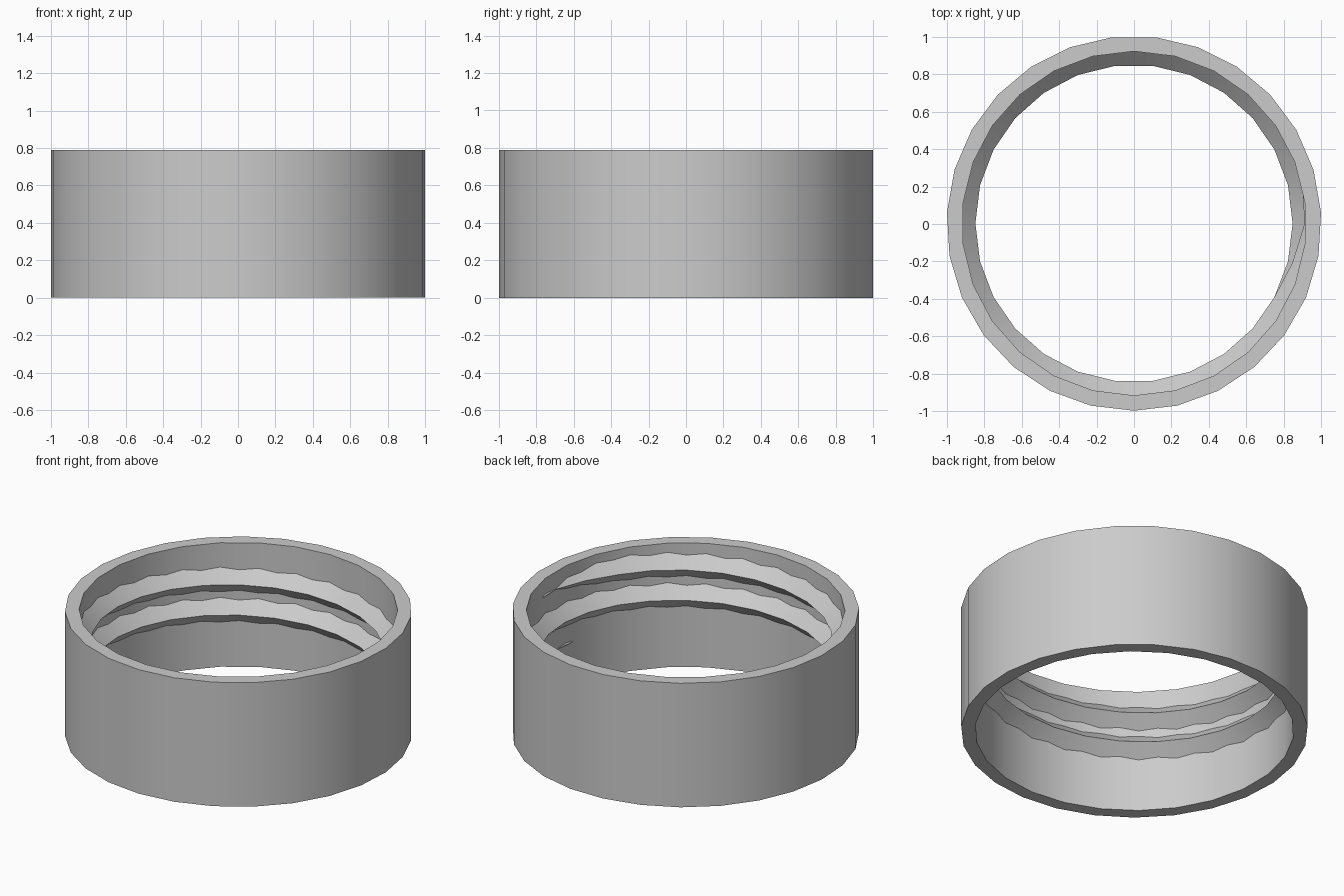
import bpy, bmesh
from math import pi, cos, sin, radians

cube = bpy.data.objects.get("Cube")
if cube:
    bpy.data.objects.remove(cube)

HEIGHT = 0.79
CENTRE_Y = 0.0035

grey = bpy.data.materials.new("light grey")
grey.use_nodes = True
grey.diffuse_color = (0.6, 0.6, 0.6, 1)
grey.node_tree.nodes["Principled BSDF"].inputs["Base Color"].default_value = (0.6, 0.6, 0.6, 1)


def finish(bm, name):
    bmesh.ops.recalc_face_normals(bm, faces=bm.faces)
    mesh = bpy.data.meshes.new(name)
    bm.to_mesh(mesh)
    bm.free()
    mesh.materials.append(grey)
    obj = bpy.data.objects.new(name, mesh)
    obj.location.y = CENTRE_Y
    bpy.context.collection.objects.link(obj)
    bpy.ops.object.select_all(action='DESELECT')
    obj.select_set(True)
    bpy.context.view_layer.objects.active = obj
    bpy.ops.object.shade_smooth_by_angle(angle=radians(30))
    return obj


# Ring wall: outer and inner sides have different segment counts
def loop(bm, radius, sides, z):
    verts = [bm.verts.new((radius * cos(2 * pi * i / sides - pi / 2),
                           radius * sin(2 * pi * i / sides - pi / 2), z))
             for i in range(sides)]
    return [bm.edges.new((verts[i], verts[i - 1])) for i in range(sides)]


bm = bmesh.new()
loops = [loop(bm, 1.0017, 27, 0), loop(bm, 1.0017, 27, HEIGHT),
         loop(bm, 0.92, 26, HEIGHT), loop(bm, 0.92, 26, 0)]
for i in range(4):
    bmesh.ops.bridge_loops(bm, edges=loops[i - 1] + loops[i])
finish(bm, "ring_wall")

# Inner screw thread: triangular section swept down two turns, fading into the wall
STEPS, TURNS, PITCH = 26, 2, 0.193
ROOT, CREST, START_Z = 0.945, 0.848, 0.679
FADE = [0.925, 0.912, 0.873]
last = STEPS * TURNS + 1

bm = bmesh.new()
sections = []
for k in range(-1, last + 1):
    from_end = min(k + 1, last - k)
    crest = FADE[from_end] if from_end < len(FADE) else CREST
    half = ROOT - crest
    angle = -2 * pi * k / STEPS
    z = START_Z - PITCH * k / STEPS
    sections.append([bm.verts.new((r * cos(angle), r * sin(angle), z + dz))
                     for r, dz in ((ROOT, half), (crest, 0), (ROOT, -half))])
for a, b in zip(sections, sections[1:]):
    for i in range(3):
        bm.faces.new((a[i - 1], a[i], b[i], b[i - 1]))
bm.faces.new(sections[0])
bm.faces.new(sections[-1])
finish(bm, "inner_thread")
